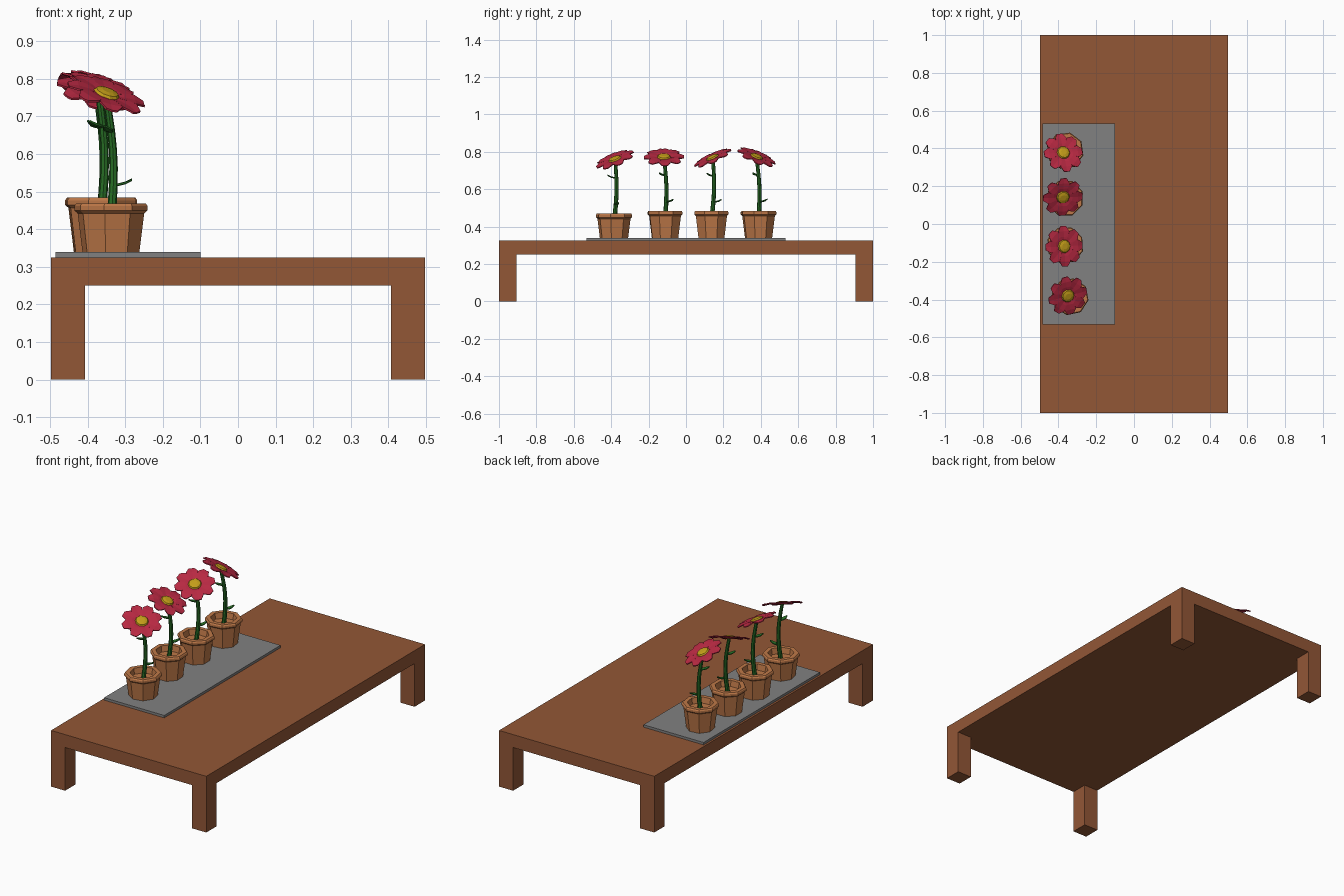
import bpy, bmesh, math
from mathutils import Vector, Matrix

if "Cube" in bpy.data.objects:
    bpy.data.objects.remove(bpy.data.objects["Cube"])


def material(name, rgb):
    m = bpy.data.materials.new(name)
    m.diffuse_color = (*rgb, 1)
    m.use_nodes = True
    m.node_tree.nodes["Principled BSDF"].inputs["Base Color"].default_value = m.diffuse_color
    return m


WOOD = material("wood", (0.29, 0.095, 0.037))
SLATE = material("slate", (0.22, 0.22, 0.22))
CLAY = material("clay", (0.52, 0.19, 0.065))
GREEN = material("green", (0.02, 0.15, 0.018))
RED = material("red", (0.48, 0.022, 0.055))
YELLOW = material("yellow", (0.55, 0.34, 0.01))


def finish(name, bm, mat, matrix=Matrix()):
    bmesh.ops.recalc_face_normals(bm, faces=bm.faces)
    me = bpy.data.meshes.new(name)
    bm.to_mesh(me)
    bm.free()
    me.materials.append(mat)
    ob = bpy.data.objects.new(name, me)
    ob.matrix_world = matrix
    bpy.context.collection.objects.link(ob)
    return ob


def box(name, lo, hi, mat):
    lo, hi = Vector(lo), Vector(hi)
    bm = bmesh.new()
    bmesh.ops.create_cube(bm, size=1)
    bmesh.ops.scale(bm, vec=hi - lo, verts=bm.verts)
    bmesh.ops.translate(bm, vec=(lo + hi) / 2, verts=bm.verts)
    finish(name, bm, mat)


def loft(bm, rings, sides=8, turn=0.0):
    """Skin horizontal rings given as (x, y, z, radius), capping both ends."""
    loops = []
    for x, y, z, r in rings:
        angles = [turn + 2 * math.pi * i / sides for i in range(sides)]
        loops.append([bm.verts.new((x + r * math.cos(a), y + r * math.sin(a), z)) for a in angles])
    for a, b in zip(loops, loops[1:]):
        for i in range(sides):
            j = (i + 1) % sides
            bm.faces.new((a[i], a[j], b[j], b[i]))
    bm.faces.new(loops[0])
    bm.faces.new(loops[-1])


def blade(bm, rows, thick, matrix):
    """Thin solid strip with rows of (length, half width, height), slightly ridged."""
    layers = []
    for dz in (0, -thick):
        layers.append([[bm.verts.new(matrix @ Vector((l, s * w, h + dz + (0 if s else -0.002))))
                        for s in (-1, 0, 1)] for l, w, h in rows])
    for lay in layers:
        for a, b in zip(lay, lay[1:]):
            for i in (0, 1):
                bm.faces.new((a[i], a[i + 1], b[i + 1], b[i]))
    top, bot = layers
    rim = [[r[0] for r in L] + [L[-1][1]] + [r[2] for r in reversed(L)] + [L[0][1]] for L in (top, bot)]
    n = len(rim[0])
    for i in range(n):
        j = (i + 1) % n
        bm.faces.new((rim[0][i], rim[0][j], rim[1][j], rim[1][i]))


# Table
box("table_top", (-0.497, -1, 0.25), (0.497, 1, 0.325), WOOD)
for sx, xn in ((-1, "left"), (1, "right")):
    for sy, yn in ((-1, "front"), (1, "back")):
        xs, ys = sorted((sx * 0.407, sx * 0.497)), sorted((sy * 0.905, sy * 1.0))
        box(f"{yn}_{xn}_leg", (xs[0], ys[0], 0), (xs[1], ys[1], 0.25), WOOD)

# Mat under the pots
box("tray", (-0.485, -0.532, 0.325), (-0.10, 0.532, 0.339), SLATE)

POT = [(0.075, 0), (0.090, 0.118), (0.099, 0.126), (0.099, 0.138), (0.094, 0.145),
       (0.070, 0.145), (0.064, 0.112)]
PETAL = [(0.022, 0.010, 0.0), (0.050, 0.022, 0.005), (0.080, 0.032, 0.006), (0.107, 0.016, 0.001)]
LEAF = [(0.0, 0.003, 0.0), (0.018, 0.012, 0.004), (0.034, 0.011, 0.008), (0.050, 0.002, 0.016)]


def potted_flower(n, base, head, normal, yaw, low_leaf, high_leaf):
    base, head, normal = Vector(base), Vector(head), Vector(normal).normalized()

    # Pot
    bm = bmesh.new()
    loft(bm, [(base.x, base.y, base.z + z, r) for r, z in POT], 8, math.radians(22.5 + yaw))
    finish(f"pot_{n}", bm, CLAY)

    # Stem: a gentle S from pot to flower head
    bm = bmesh.new()
    start = base + Vector((0, 0, 0.10))
    path = []
    for i in range(8):
        t = i / 7
        p = start.lerp(head - normal * 0.004, t)
        bulge = math.sin(math.pi * t) * 0.013
        p += Vector((bulge, bulge * 0.8, 0))
        path.append((p.x, p.y, p.z, 0.0125 - 0.003 * t))
    loft(bm, path)
    finish(f"stem_{n}", bm, GREEN)

    # Leaves
    bm = bmesh.new()
    for k, ang in ((2, low_leaf), (5, high_leaf)):
        x, y, z, r = path[k]
        m = Matrix.Translation((x, y, z)) @ Matrix.Rotation(math.radians(ang), 4, 'Z')
        blade(bm, LEAF, 0.005, m)
    finish(f"leaves_{n}", bm, GREEN)

    # Flower head, tilted to its own normal
    tilt = Matrix.Translation(head) @ Vector((0, 0, 1)).rotation_difference(normal).to_matrix().to_4x4()
    bm = bmesh.new()
    for i in range(8):
        blade(bm, PETAL, 0.005, Matrix.Rotation(math.radians(yaw) + i * math.pi / 4, 4, 'Z'))
    finish(f"petals_{n}", bm, RED, tilt)
    bm = bmesh.new()
    loft(bm, [(0, 0, -0.007, 0.024), (0, 0, 0.001, 0.036), (0, 0, 0.008, 0.031), (0, 0, 0.012, 0.016)], 10)
    finish(f"flower_centre_{n}", bm, YELLOW, tilt)


potted_flower(1, (-0.338, -0.385, 0.324), (-0.350, -0.380, 0.760), (0.36, -0.38, 1), 12, 10, -110)
potted_flower(2, (-0.364, -0.112, 0.339), (-0.370, -0.118, 0.772), (0.46, 0.00, 1), 3, 50, -135)
potted_flower(3, (-0.364, 0.136, 0.339), (-0.376, 0.142, 0.768), (0.25, -0.45, 1), 0, 60, -130)
potted_flower(4, (-0.364, 0.388, 0.339), (-0.374, 0.378, 0.773), (0.33, 0.40, 1), 8, 55, -140)
